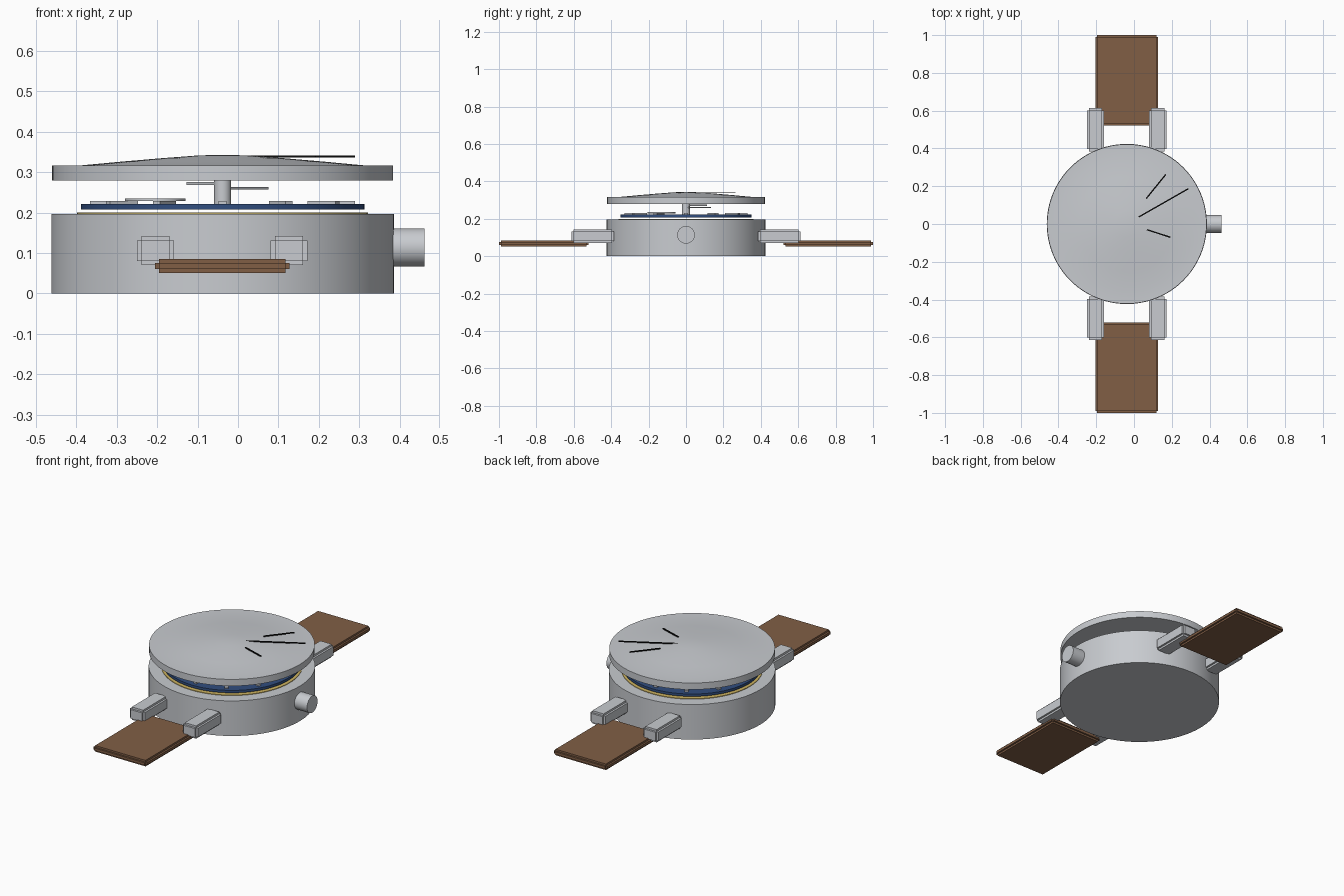
import bpy, bmesh, math
from mathutils import Matrix, Vector

if "Cube" in bpy.data.objects:
    bpy.data.objects.remove(bpy.data.objects["Cube"])

CX = -0.038  # axis of the round case


def material(name, rgb):
    m = bpy.data.materials.new(name)
    m.diffuse_color = (*rgb, 1)
    m.use_nodes = True
    m.node_tree.nodes["Principled BSDF"].inputs["Base Color"].default_value = m.diffuse_color
    return m


STEEL = material("steel grey", (0.58, 0.60, 0.63))
LEATHER = material("leather brown", (0.22, 0.113, 0.06))
BLUE = material("dial blue", (0.03, 0.075, 0.21))
GOLD = material("movement gold", (0.62, 0.46, 0.12))
BLACK = material("black", (0.004, 0.004, 0.004))


def finish(name, bm, mat, smooth=False):
    bmesh.ops.recalc_face_normals(bm, faces=bm.faces)
    me = bpy.data.meshes.new(name)
    bm.to_mesh(me)
    bm.free()
    ob = bpy.data.objects.new(name, me)
    bpy.context.collection.objects.link(ob)
    me.materials.append(mat)
    if smooth:
        bpy.ops.object.select_all(action='DESELECT')
        ob.select_set(True)
        bpy.context.view_layer.objects.active = ob
        bpy.ops.object.shade_smooth_by_angle(angle=math.radians(30))
    return ob


def add_box(bm, centre, size, angle=0.0):
    mat = (Matrix.Translation(centre) @ Matrix.Rotation(angle, 4, 'Z')
           @ Matrix.Diagonal((*size, 1)))
    bmesh.ops.create_cube(bm, size=1, matrix=mat)


def lathe(name, profile, mat, x=CX, y=0.0, steps=96):
    """Revolve (radius, height) points about a vertical axis."""
    bm = bmesh.new()
    verts = [bm.verts.new((r, 0, z)) for r, z in profile]
    edges = [bm.edges.new(p) for p in zip(verts, verts[1:])]
    bmesh.ops.spin(bm, geom=verts + edges, cent=(0, 0, 0), axis=(0, 0, 1),
                   angle=2 * math.pi, steps=steps, use_duplicate=False)
    bmesh.ops.remove_doubles(bm, verts=bm.verts, dist=1e-5)
    bmesh.ops.translate(bm, verts=bm.verts, vec=(x, y, 0))
    return finish(name, bm, mat, True)


def disc(name, r, z0, z1, mat, **kw):
    return lathe(name, [(0, z0), (r, z0), (r, z1), (0, z1)], mat, **kw)


def stepped_block(name, low, high, step, mat):
    """Block whose edges are notched: three boxes, each long in one axis."""
    low, high = Vector(low), Vector(high)
    bm = bmesh.new()
    for axis in range(3):
        size = high - low - Vector((2 * step,) * 3)
        size[axis] += 2 * step
        add_box(bm, (low + high) / 2, size)
    return finish(name, bm, mat)


def bar(name, a, b, z, width, thick, mat):
    """Flat bar between two points in plan."""
    a, b = Vector(a), Vector(b)
    d, c = b - a, (a + b) / 2
    bm = bmesh.new()
    add_box(bm, (c.x, c.y, z), (d.length, width, thick), math.atan2(d.y, d.x))
    return finish(name, bm, mat)


# Case and movement plate
disc("case", 0.424, 0.0, 0.197, STEEL)
disc("movement_plate", 0.36, 0.19, 0.2, GOLD)

# Crown on the right
bm = bmesh.new()
bmesh.ops.create_cone(bm, cap_ends=True, segments=48, radius1=0.047, radius2=0.047,
                      depth=0.092, matrix=Matrix.Translation((0.416, 0, 0.114))
                      @ Matrix.Rotation(math.pi / 2, 4, 'Y'))
finish("crown", bm, STEEL, True)

# Lugs and strap halves, front and back
for side, s in (("front", -1), ("back", 1)):
    y0, y1 = sorted((s * 0.385, s * 0.613))
    for hand, x in (("left", -0.204), ("right", 0.126)):
        stepped_block(f"{side}_{hand}_lug", (x - 0.046, y0, 0.07),
                      (x + 0.046, y1, 0.142), 0.011, STEEL)
    y0, y1 = sorted((s * 0.522, s * 1.0))
    stepped_block(f"{side}_strap", (-0.205, y0, 0.051), (0.128, y1, 0.085), 0.01, LEATHER)

# Dial with hour markers
disc("dial", 0.351, 0.208, 0.222, BLUE)
bm = bmesh.new()
for i in range(12):
    a = i * math.pi / 6
    add_box(bm, (CX + 0.288 * math.cos(a), 0.288 * math.sin(a), 0.2255),
            (0.08, 0.02, 0.008), a)
finish("hour_markers", bm, STEEL)
disc("small_dial", 0.075, 0.229, 0.235, STEEL, x=-0.205, y=-0.13, steps=40)

# Centre post and raised hands
disc("centre_post", 0.021, 0.222, 0.281, STEEL, steps=32)
bar("hour_hand", (CX, 0), (-0.12, 0.105), 0.272, 0.02, 0.007, STEEL)
bar("minute_hand", (CX, 0), (0.07, 0.13), 0.261, 0.014, 0.006, STEEL)

# Domed cover
lathe("domed_cover", [(0, 0.28), (0.422, 0.28), (0.422, 0.317), (0.352, 0.317),
                      (0.25, 0.3265), (0.15, 0.335), (0.07, 0.341), (0.03, 0.3427),
                      (0, 0.343)], STEEL)

# Fine black strips above the cover
for i, (a, b) in enumerate((((0.025, 0.037), (0.288, 0.187)),
                            ((0.065, 0.135), (0.168, 0.262)),
                            ((0.068, -0.03), (0.192, -0.07)))):
    bar(f"black_strip_{i + 1}", a, b, 0.339, 0.007, 0.005, BLACK)
